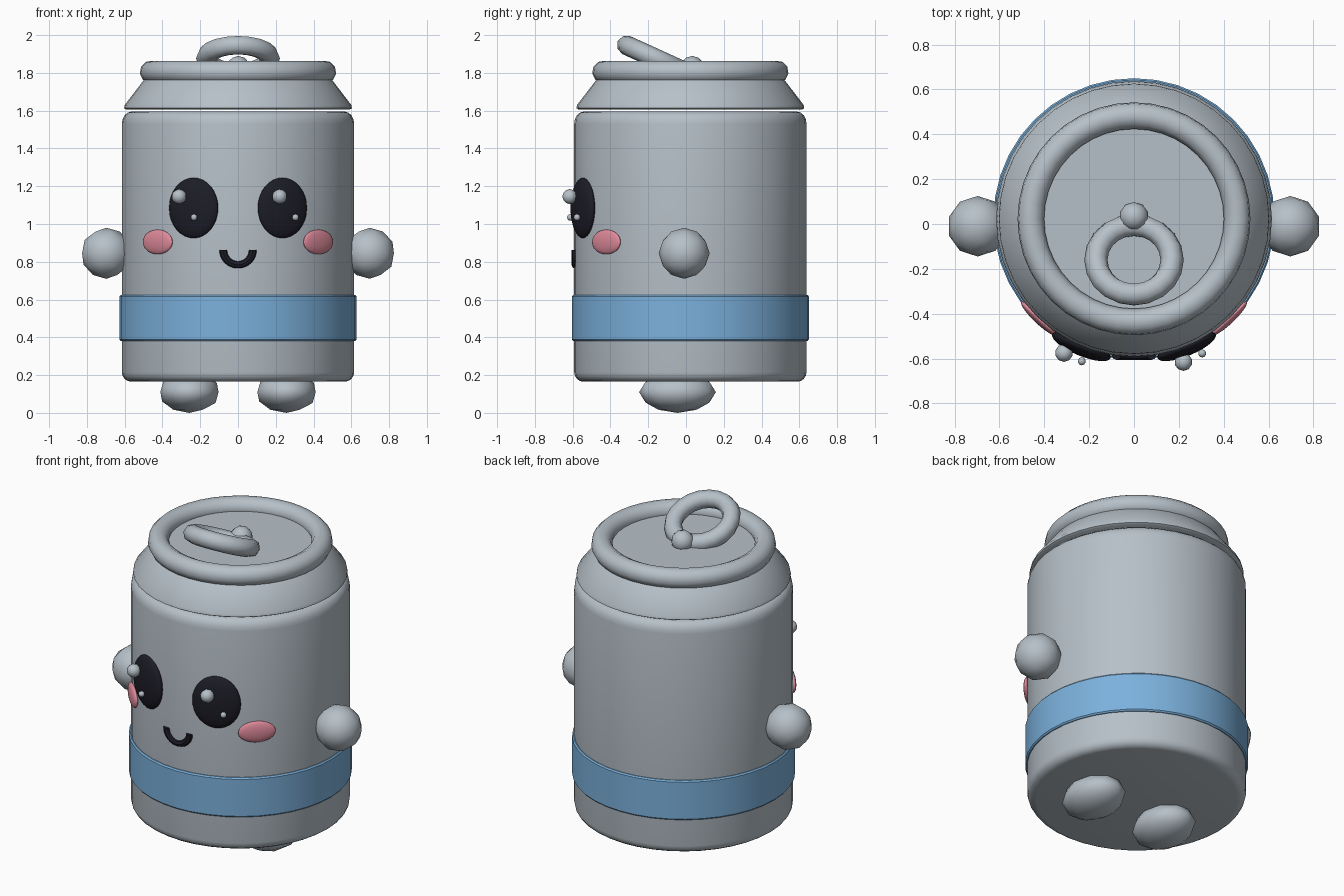
import bpy, bmesh
from math import sin, cos, pi, radians, asin
from mathutils import Matrix

if "Cube" in bpy.data.objects:
    bpy.data.objects.remove(bpy.data.objects["Cube"])

AXIS_Y = 0.023  # the can's axis sits slightly behind the origin
RADIUS = 0.615


def material(name, rgb):
    m = bpy.data.materials.new(name)
    m.use_nodes = True
    m.diffuse_color = (*rgb, 1)
    m.node_tree.nodes["Principled BSDF"].inputs["Base Color"].default_value = (*rgb, 1)
    return m


METAL = material("light grey metal", (0.47, 0.53, 0.58))
BLUE = material("sky blue", (0.20, 0.44, 0.72))
BLACK = material("dark navy", (0.012, 0.012, 0.02))
PINK = material("blush pink", (0.75, 0.26, 0.33))


def finish(obj, name, mat, angle=40):
    obj.name = obj.data.name = name
    obj.data.materials.clear()
    obj.data.materials.append(mat)
    bpy.ops.object.select_all(action="DESELECT")
    obj.select_set(True)
    bpy.context.view_layer.objects.active = obj
    bpy.ops.object.shade_smooth_by_angle(angle=radians(angle))
    return obj


def lathe(name, profile, mat, steps=40, closed=False):
    """Spin a (radius, height) profile around the can's axis."""
    bm = bmesh.new()
    vs = [bm.verts.new((r, 0, z)) for r, z in profile]
    pairs = list(zip(vs, vs[1:] + vs[:1])) if closed else list(zip(vs, vs[1:]))
    edges = [bm.edges.new(p) for p in pairs]
    bmesh.ops.spin(bm, geom=vs + edges, cent=(0, 0, 0), axis=(0, 0, 1),
                   angle=2 * pi, steps=steps)
    bmesh.ops.remove_doubles(bm, verts=bm.verts, dist=0.0005)
    bmesh.ops.recalc_face_normals(bm, faces=bm.faces)
    mesh = bpy.data.meshes.new(name)
    bm.to_mesh(mesh)
    bm.free()
    obj = bpy.data.objects.new(name, mesh)
    bpy.context.collection.objects.link(obj)
    obj.location.y = AXIS_Y
    return finish(obj, name, mat)


def pebble(name, loc, size, mat):
    """Low-poly rounded ball."""
    bpy.ops.mesh.primitive_ico_sphere_add(subdivisions=2, radius=1, location=loc)
    obj = bpy.context.object
    obj.scale = size
    return finish(obj, name, mat, 60)


def face_patch(name, x, z, size, mat):
    """Flattened ellipsoid lying against the front of the can."""
    turn = asin(x / RADIUS)
    loc = (RADIUS * sin(turn), AXIS_Y - RADIUS * cos(turn), z)
    bpy.ops.mesh.primitive_uv_sphere_add(segments=32, ring_count=16, radius=1,
                                         location=loc, rotation=(0, 0, turn))
    obj = bpy.context.object
    obj.scale = size
    return finish(obj, name, mat, 60)


# Can body with rounded shoulders and base
r = 0.05
base = [(RADIUS - r + r * sin(a), 0.165 + r - r * cos(a))
        for a in [i * pi / 8 for i in range(5)]]
shoulder = [(RADIUS - r + r * cos(a), 1.53 + 0.065 * sin(a))
            for a in [i * pi / 8 for i in range(5)]]
lathe("can_body", [(0, 0.165)] + base + shoulder + [(0, 1.595)], METAL)

# Blue band
lathe("band", [(0.60, 0.38), (0.62, 0.38), (0.627, 0.388), (0.627, 0.617),
               (0.62, 0.625), (0.60, 0.625)], BLUE, closed=True)

# Tapered neck, rolled rim and recessed lid
lathe("neck", [(0, 1.605), (0.59, 1.605), (0.603, 1.613), (0.60, 1.63),
               (0.485, 1.78), (0.47, 1.79), (0, 1.79)], METAL)
lathe("rim", [(0.46 + 0.06 * cos(a), 1.805 + 0.06 * sin(a))
              for a in [(i - 0.25) * pi / 5 for i in range(10)]], METAL, closed=True)
lathe("lid", [(0, 1.785), (0.44, 1.785), (0.44, 1.80), (0, 1.80)], METAL)

# Raised pull tab and its rivet
bpy.ops.mesh.primitive_torus_add(major_radius=0.17, minor_radius=0.052,
                                 major_segments=20, minor_segments=8,
                                 location=(0, -0.16, 1.876),
                                 rotation=(radians(-24.5), 0, 0))
finish(bpy.context.object, "pull_tab", METAL, 60)
pebble("rivet", (0, 0.033, 1.825), (0.065, 0.065, 0.065), METAL)

# Paired parts
for side, s in (("left", 1), ("right", -1)):
    pebble(side + "_hand", (0.697 * s, -0.01, 0.845), (0.135, 0.135, 0.135), METAL)
    pebble(side + "_foot", (0.257 * s, -0.045, 0.11), (0.162, 0.203, 0.11), METAL)
    face_patch(side + "_eye", 0.235 * s, 1.085, (0.14, 0.042, 0.16), BLACK)
    face_patch(side + "_cheek", 0.425 * s, 0.905, (0.107, 0.022, 0.065), PINK)

# Eye highlights, mirrored differently for each eye
for side, big, small in (("left", (0.22, -0.615), (0.304, -0.577)),
                         ("right", (-0.312, -0.575), (-0.233, -0.612))):
    pebble(side + "_eye_large_highlight", (*big, 1.145), (0.04, 0.04, 0.04), METAL)
    pebble(side + "_eye_small_highlight", (*small, 1.035), (0.018, 0.018, 0.018), METAL)

# Smiling mouth: half a ring
bpy.ops.mesh.primitive_torus_add(major_radius=0.078, minor_radius=0.021,
                                 major_segments=24, minor_segments=8)
mouth = bpy.context.object
bm = bmesh.new()
bm.from_mesh(mouth.data)
cut = bmesh.ops.bisect_plane(bm, geom=bm.verts[:] + bm.edges[:] + bm.faces[:],
                             plane_co=(0, 0, 0), plane_no=(0, 1, 0), clear_outer=True)
bmesh.ops.holes_fill(bm, edges=[e for e in bm.edges if e.is_boundary])
bmesh.ops.transform(bm, matrix=Matrix.Rotation(pi / 2, 4, "X"), verts=bm.verts)
bm.to_mesh(mouth.data)
bm.free()
mouth.location = (0, -0.585, 0.862)
finish(mouth, "mouth", BLACK)
